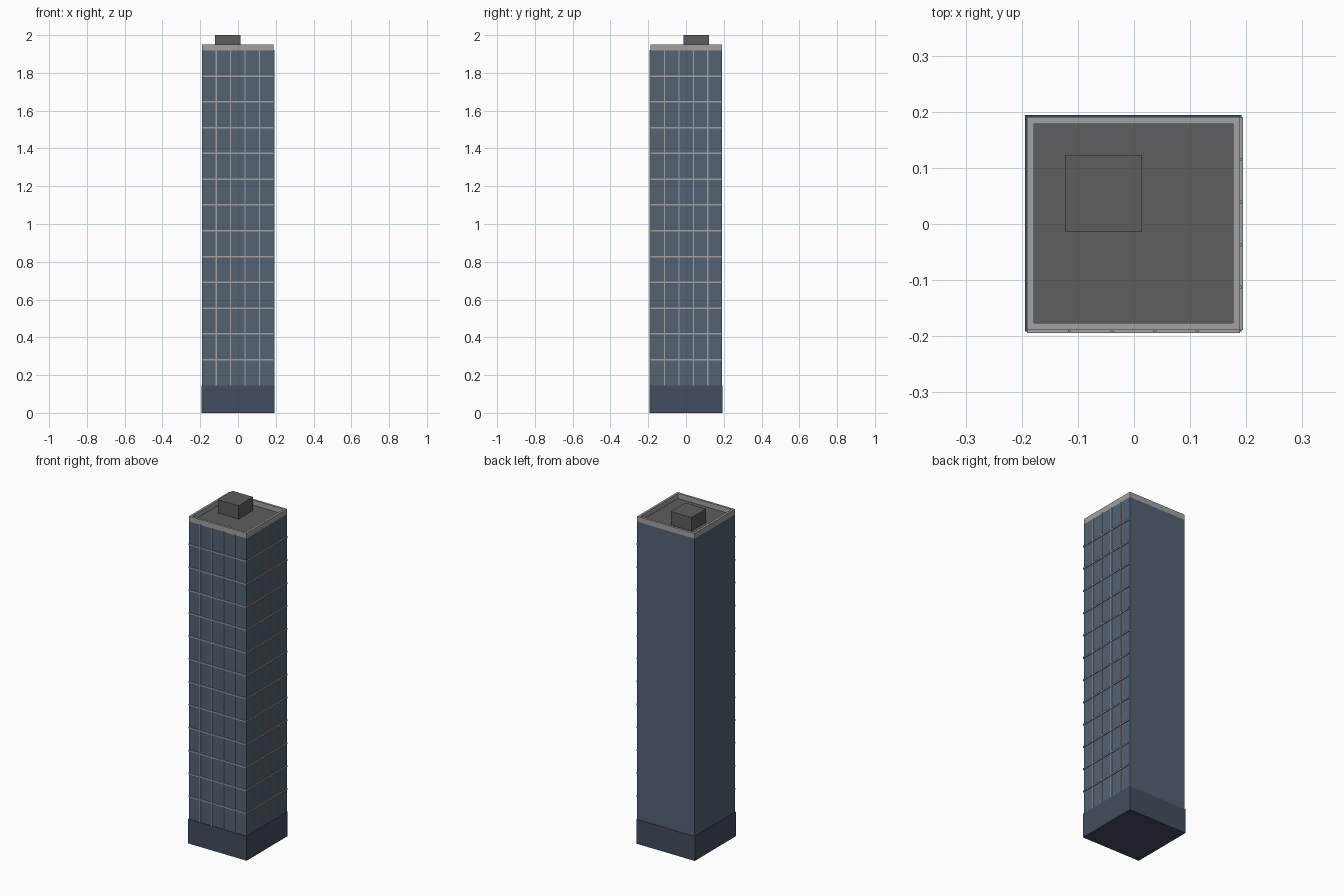
import bpy, bmesh

if "Cube" in bpy.data.objects:
    bpy.data.objects.remove(bpy.data.objects["Cube"])

CX, CY = -0.001, 0.001      # plan centre of the tower
H = 0.190                   # half width of the shaft
Z0, Z1, Z2 = 0.145, 1.92, 1.95
FLOORS, BAYS = 13, 5


def material(name, rgb):
    m = bpy.data.materials.new(name)
    m.diffuse_color = (*rgb, 1)
    m.use_nodes = True
    m.node_tree.nodes["Principled BSDF"].inputs["Base Color"].default_value = m.diffuse_color
    return m


glass = material("blue_glass", (0.085, 0.125, 0.17))
stone = material("dark_base", (0.055, 0.075, 0.11))
metal = material("light_metal", (0.36, 0.36, 0.36))
tar = material("dark_roof", (0.11, 0.11, 0.115))


def finish(name, bm, mat):
    bmesh.ops.recalc_face_normals(bm, faces=bm.faces)
    me = bpy.data.meshes.new(name)
    bm.to_mesh(me)
    bm.free()
    me.materials.append(mat)
    ob = bpy.data.objects.new(name, me)
    bpy.context.collection.objects.link(ob)
    return ob


def add_box(bm, lo, hi):
    vs = bmesh.ops.create_cube(bm, size=1)["verts"]
    for v in vs:
        for i in range(3):
            v.co[i] = lo[i] if v.co[i] < 0 else hi[i]


def box(name, lo, hi, mat):
    bm = bmesh.new()
    add_box(bm, lo, hi)
    return finish(name, bm, mat)


def block(name, half, z0, z1, mat):
    return box(name, (CX - half, CY - half, z0), (CX + half, CY + half, z1), mat)


# Main volumes
block("base", 0.193, 0, Z0, stone)
block("tower_shaft", H, Z0, Z1 - 0.002, glass)
block("roof_deck", 0.178, Z1 - 0.002, Z1, tar)
box("roof_plant_room", (-0.123, -0.014, Z1), (0.014, 0.123, 2.0), tar)

# Parapet ring: four walls around the roof deck
bm = bmesh.new()
rings = []
for half, z in ((H, Z1 - 0.002), (H, Z2), (0.177, Z2), (0.177, Z1 - 0.002)):
    rings.append([bm.verts.new((CX + sx * half, CY + sy * half, z))
                  for sx, sy in ((-1, -1), (1, -1), (1, 1), (-1, 1))])
for r in range(4):
    a, b = rings[r], rings[(r + 1) % 4]
    for i in range(4):
        j = (i + 1) % 4
        bm.faces.new((a[i], a[j], b[j], b[i]))
finish("parapet", bm, metal)


# Facade grid on the front (-y) and right (+x) faces only
def strip(bm, side, u0, u1, z0, z1, out):
    if side == "front":
        add_box(bm, (CX + u0, CY - H - out, z0), (CX + u1, CY - H + 0.002, z1))
    else:
        add_box(bm, (CX + H - 0.002, CY + u0, z0), (CX + H + out, CY + u1, z1))


for side in ("front", "right"):
    bands, mullions = bmesh.new(), bmesh.new()
    for k in range(1, FLOORS):
        z = Z0 + (Z1 - Z0) * k / FLOORS
        strip(bands, side, -H, H, z - 0.004, z + 0.004, 0.005)
    for k in range(1, BAYS):
        u = -H + 2 * H * k / BAYS
        strip(mullions, side, u - 0.003, u + 0.003, Z0, Z1, 0.003)
    finish(side + "_floor_bands", bands, metal)
    finish(side + "_mullions", mullions, metal)
